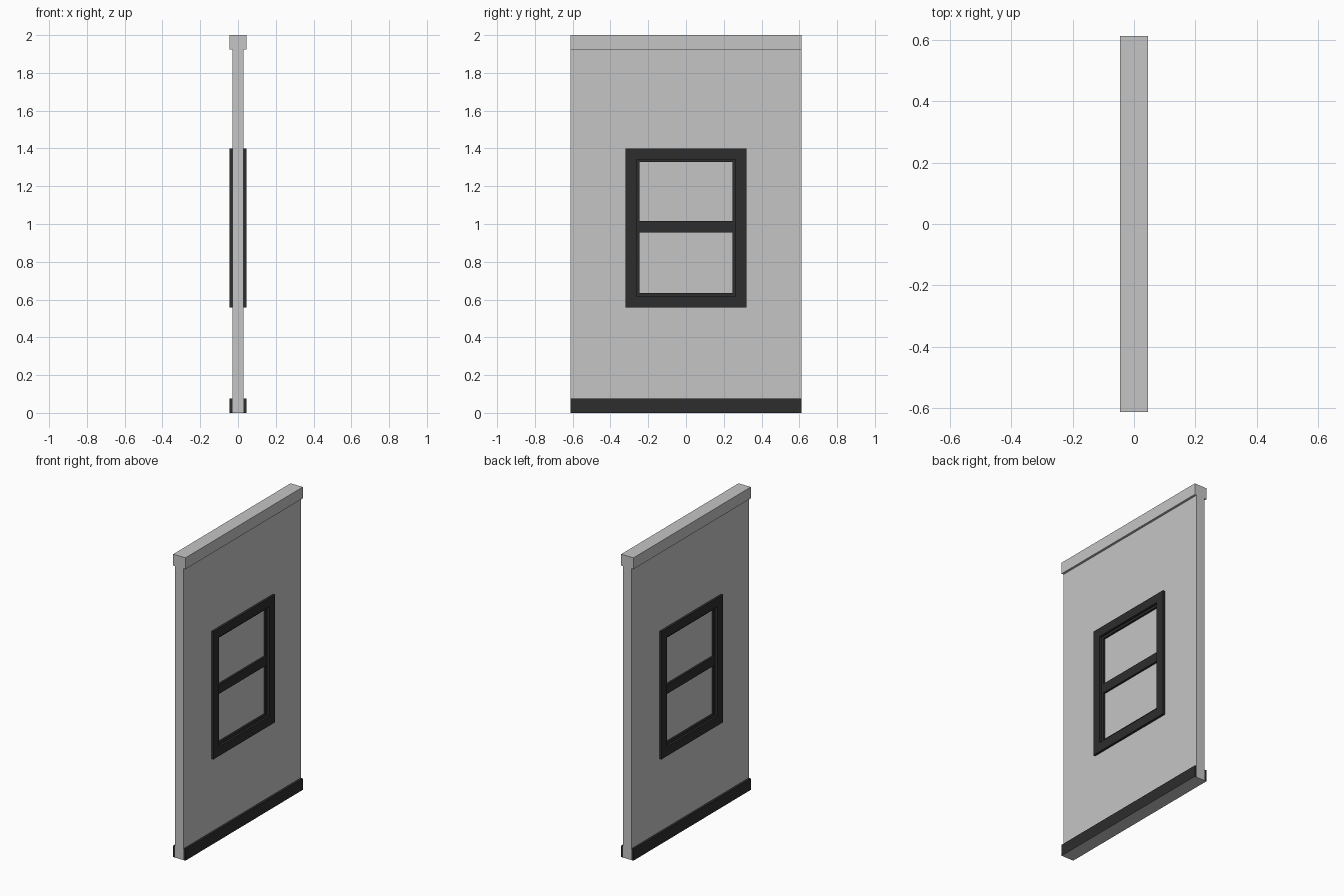
import bpy
import bmesh

if "Cube" in bpy.data.objects:
    bpy.data.objects.remove(bpy.data.objects["Cube"])


def material(name, v):
    m = bpy.data.materials.new(name)
    m.diffuse_color = (v, v, v, 1)
    m.use_nodes = True
    m.node_tree.nodes["Principled BSDF"].inputs["Base Color"].default_value = m.diffuse_color
    return m


light = material("light grey", 0.56)
dark = material("charcoal", 0.026)


def finish(bm, name, mats):
    bmesh.ops.recalc_face_normals(bm, faces=bm.faces)
    mesh = bpy.data.meshes.new(name)
    bm.to_mesh(mesh)
    bm.free()
    for m in mats:
        mesh.materials.append(m)
    ob = bpy.data.objects.new(name, mesh)
    bpy.context.collection.objects.link(ob)
    return ob


def loop(bm, x, half, z0, z1):
    return [bm.verts.new((x, y, z)) for y, z in
            ((-half, z0), (half, z0), (half, z1), (-half, z1))]


def box(name, x0, x1, half, z0, z1, *mats):
    bm = bmesh.new()
    a, b = loop(bm, x0, half, z0, z1), loop(bm, x1, half, z0, z1)
    bm.faces.new(a)
    bm.faces.new(b)
    for i in range(4):
        j = (i + 1) % 4
        bm.faces.new((a[i], a[j], b[j], b[i]))
    return finish(bm, name, mats)


def ring(name, x0, x1, outer, inner, mat):
    """Rectangular slab with a rectangular opening; outer/inner = (half, z0, z1)."""
    bm = bmesh.new()
    loops = [loop(bm, x0, *outer), loop(bm, x1, *outer),
             loop(bm, x1, *inner), loop(bm, x0, *inner)]
    for k in range(4):
        a, b = loops[k], loops[(k + 1) % 4]
        for i in range(4):
            j = (i + 1) % 4
            bm.faces.new((a[i], a[j], b[j], b[i]))
    return finish(bm, name, [mat])


HALF = 0.6125
opening = (0.262, 0.618, 1.342)
glass = (0.246, 0.636, 1.327)

# Wall panel with window opening, and top rail
ring("wall", -0.03, 0.03, (HALF, 0, 1.925), opening, light)
box("top_rail", -0.045, 0.045, HALF, 1.925, 2.0, light)

# Sash, crossbar and pane
ring("window_sash", -0.03, 0.03, opening, glass, dark)
box("window_crossbar", -0.03, 0.03, glass[0], 0.955, 1.017, dark)
box("window_pane", -0.017, 0.017, glass[0], glass[1], glass[2], light)

# Casing and skirting on both faces
for side, s in (("right", 1), ("left", -1)):
    ring("window_casing_" + side, s * 0.03, s * 0.045, (0.32, 0.557, 1.4), opening, dark)
    skirt = box("skirting_" + side, s * 0.03, s * 0.045, HALF, 0, 0.075, dark, light)
    # unpainted underside
    for p in skirt.data.polygons:
        p.material_index = 1 if p.normal.z < -0.5 else 0
